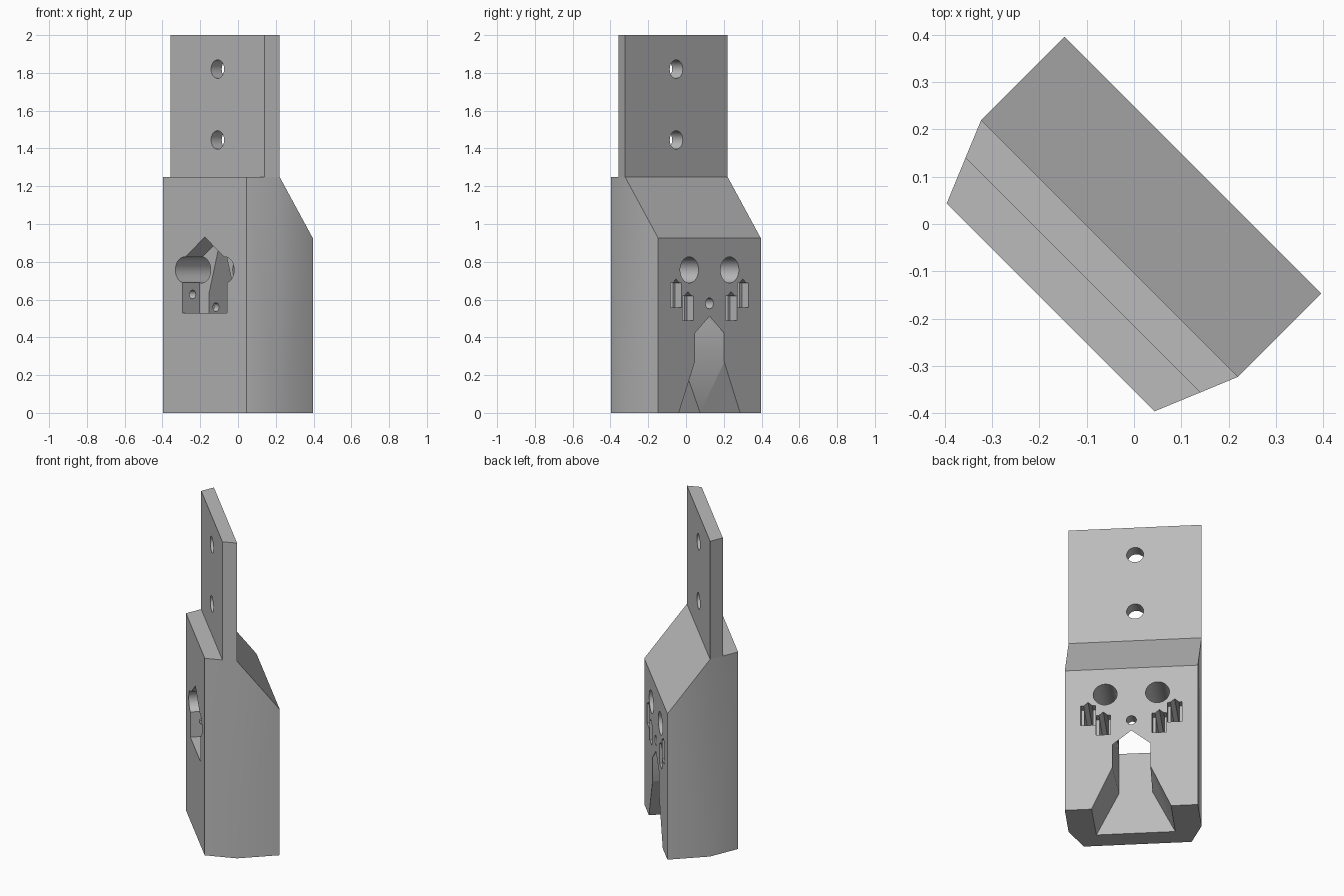
import bpy, bmesh, math
from mathutils import Matrix, Vector

default = bpy.data.objects.get("Cube")
if default:
    bpy.data.objects.remove(default, do_unlink=True)

grey = bpy.data.materials.new("plain_grey")
grey.use_nodes = True
COLOUR = (0.5, 0.5, 0.5, 1)
grey.diffuse_color = COLOUR
grey.node_tree.nodes["Principled BSDF"].inputs["Base Color"].default_value = COLOUR

# The part is built square to the axes, then turned as a whole
TURN = Matrix.Rotation(math.radians(-45), 4, 'Z')
BACK, WALL, FRONT = 0.176, -0.122, -0.249


def finish(name, bm):
    bmesh.ops.recalc_face_normals(bm, faces=bm.faces)
    mesh = bpy.data.meshes.new(name)
    bm.to_mesh(mesh)
    bm.free()
    mesh.materials.append(grey)
    obj = bpy.data.objects.new(name, mesh)
    bpy.context.collection.objects.link(obj)
    return obj


def hull(name, points):
    bm = bmesh.new()
    for p in points:
        bm.verts.new(p)
    bmesh.ops.convex_hull(bm, input=bm.verts)
    bmesh.ops.dissolve_limit(bm, angle_limit=0.005, verts=bm.verts, edges=bm.edges)
    return finish(name, bm)


def mirrored(half, y):
    """Symmetric section at depth y from (half width, height) pairs."""
    return [(s * w, y, z) for w, z in half for s in (-1, 1) if w or s > 0]


def prism(name, half, y0, y1):
    return hull(name, mirrored(half, y0) + mirrored(half, y1))


def box(name, x, z, w, h, y0, y1, peak=0):
    pts = [(x + s * w / 2, y, z + t * h / 2)
           for s in (-1, 1) for t in (-1, 1) for y in (y0, y1)]
    if peak:
        pts += [(x, y, z + h / 2 + peak) for y in (y0, y1)]
    return hull(name, pts)


def rod(name, start, end, radius):
    a, b = Vector(start), Vector(end)
    bm = bmesh.new()
    bmesh.ops.create_cone(bm, cap_ends=True, segments=32, radius1=radius,
                          radius2=radius, depth=(b - a).length)
    turn = (b - a).to_track_quat('Z', 'Y').to_matrix().to_4x4()
    bmesh.ops.transform(bm, matrix=Matrix.Translation((a + b) / 2) @ turn, verts=bm.verts)
    return finish(name, bm)


def carve(obj, cutters):
    bpy.context.view_layer.objects.active = obj
    for cutter in cutters:
        cutter.hide_render = True
        mod = obj.modifiers.new("cut", 'BOOLEAN')
        mod.operation, mod.solver, mod.object = 'DIFFERENCE', 'EXACT', cutter
        bpy.ops.object.modifier_apply(modifier=mod.name)
        bpy.data.objects.remove(cutter, do_unlink=True)


# Housing with chamfered front corners and a sloping back shoulder
plan = [(0.311, FRONT), (0.384, -0.073), (0.384, BACK)]
body = hull("housing", [(s * x, y, z) for s in (-1, 1) for x, y in plan
                        for z in (0, 0.925 if y == BACK else 1.25)])

cutters = [
    # Front window with a gabled top
    prism("window", [(0.166, 0.53), (0.166, 0.81), (0, 0.931)], FRONT - 0.1, WALL),
    # Chute falling from the window to the back mouth
    hull("chute", mirrored([(0.096, 0.26), (0.096, 0.63), (0, 0.95)], WALL)
         + mirrored([(0.11, 0.26), (0.11, 0.42), (0, 0.51)], BACK + 0.001)),
    # Flared outlet at the foot of the chute
    hull("outlet", mirrored([(0.228, -0.001), (0.096, 0.27)], WALL)
         + mirrored([(0.23, -0.001), (0.11, 0.27)], BACK + 0.001)),
    # Small sight hole above the mouth
    rod("sight_hole", (0, BACK + 0.1, 0.58), (0, 0, 0.58), 0.029),
]
for s in (-1, 1):
    # Large through holes
    cutters.append(rod("through_hole", (s * 0.151, FRONT - 0.1, 0.757),
                       (s * 0.151, BACK + 0.1, 0.757), 0.069))
    # Stepped sensor pockets, each with a cross bore into the chute
    for x, z, y in ((0.25, 0.622, -0.173), (0.162, 0.555, -0.066)):
        cutters.append(box("pocket", s * x, z, 0.084, 0.13, BACK - 0.05, BACK + 0.1))
        cutters.append(box("pocket_slot", s * x, z, 0.05, 0.13, y - 0.03, BACK + 0.1, 0.022))
        cutters.append(rod("cross_bore", (s * x, y, z + 0.005), (s * 0.05, y, z + 0.005), 0.023))
carve(body, cutters)

# Upright mounting plate with two screw holes
plate = hull("mounting_plate", [(s * x, y, z) for s in (-1, 1)
                                for x, y in ((0.351, -0.153), (0.384, -0.073))
                                for z in (1.25, 2)])
carve(plate, [rod("screw_hole", (0, -0.4, z), (0, 0.2, z), 0.049) for z in (1.445, 1.82)])

for obj in (body, plate):
    obj.data.transform(TURN)
    bpy.ops.object.select_all(action='DESELECT')
    obj.select_set(True)
    bpy.context.view_layer.objects.active = obj
    bpy.ops.object.shade_smooth_by_angle(angle=math.radians(30))
